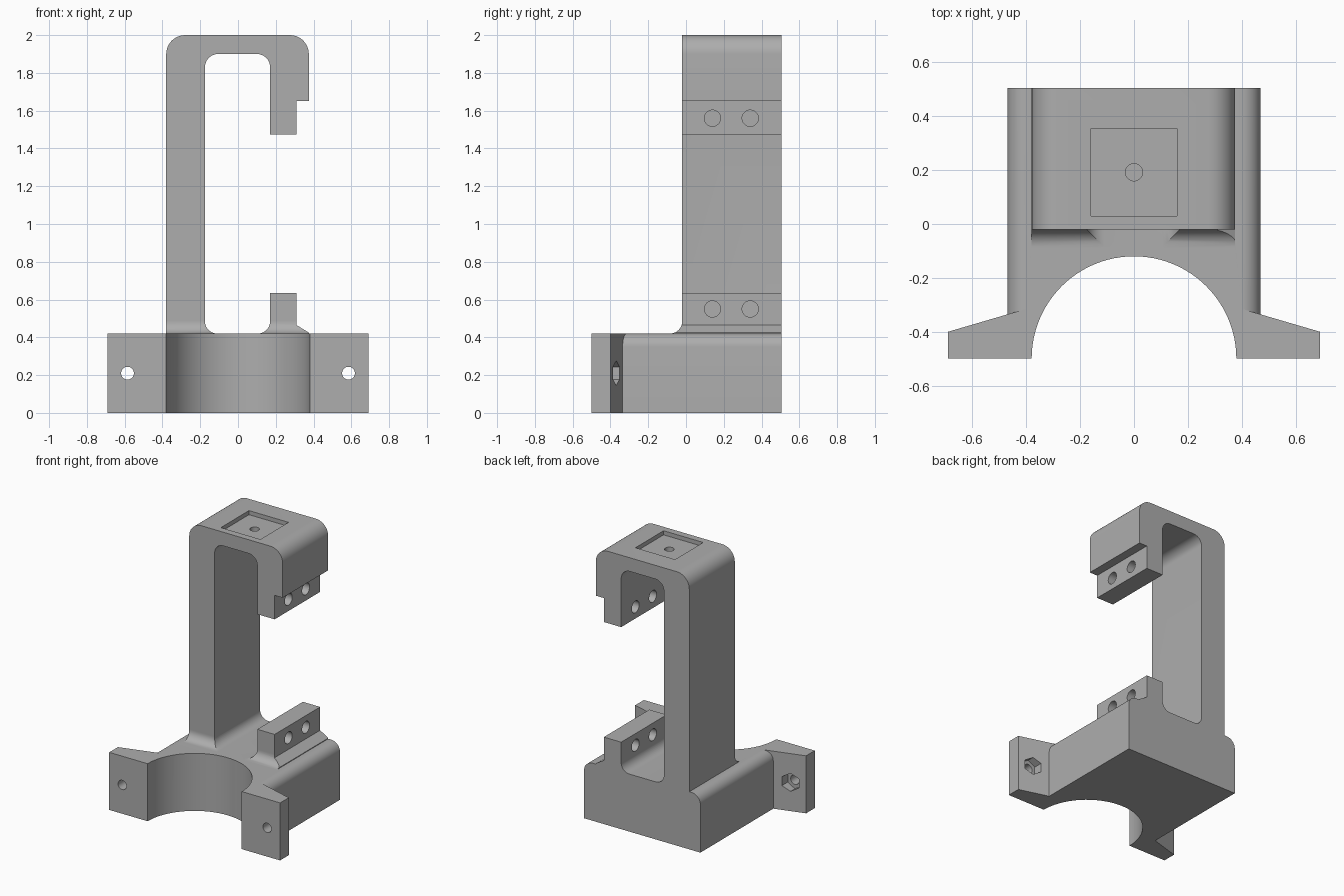
import bpy, bmesh, math
from mathutils import Vector

if "Cube" in bpy.data.objects:
    bpy.data.objects.remove(bpy.data.objects["Cube"], do_unlink=True)

grey = bpy.data.materials.new("plain grey")
grey.use_nodes = True
COLOUR = (0.42, 0.42, 0.42, 1)
grey.diffuse_color = COLOUR
grey.node_tree.nodes["Principled BSDF"].inputs["Base Color"].default_value = COLOUR


def outline(corners, steps=10):
    """Polygon from (u, v[, radius]) corners, rounding those with a radius."""
    pts = []
    for i, c in enumerate(corners):
        p = Vector(c[:2])
        if len(c) == 2:
            pts.append(p)
            continue
        a = (Vector(corners[i - 1][:2]) - p).normalized()
        b = (Vector(corners[(i + 1) % len(corners)][:2]) - p).normalized()
        centre = p + (a + b) * c[2]
        for k in range(steps + 1):
            t = k / steps * math.pi / 2
            pts.append(centre - b * c[2] * math.cos(t) - a * c[2] * math.sin(t))
    return pts


def prism(name, pts, axis, lo, hi):
    """Extrude a 2D polygon along one axis; u, v are the other two axes in order."""
    def place(p, w):
        co = [p[0], p[1]]
        co.insert("xyz".index(axis), w)
        return co
    bm = bmesh.new()
    face = bm.faces.new([bm.verts.new(place(p, lo)) for p in pts])
    ext = bmesh.ops.extrude_face_region(bm, geom=[face])
    moved = [v for v in ext["geom"] if isinstance(v, bmesh.types.BMVert)]
    shift = place((0, 0), hi - lo)
    bmesh.ops.translate(bm, verts=moved, vec=shift)
    bmesh.ops.recalc_face_normals(bm, faces=bm.faces)
    mesh = bpy.data.meshes.new(name)
    bm.to_mesh(mesh)
    bm.free()
    ob = bpy.data.objects.new(name, mesh)
    bpy.context.collection.objects.link(ob)
    mesh.materials.append(grey)
    return ob


def circle(u, v, r, n=32, turn=0.0):
    return [(u + r * math.cos(turn + k * math.tau / n),
             v + r * math.sin(turn + k * math.tau / n)) for k in range(n)]


def combine(target, tool, operation):
    """Apply a boolean and discard the tool object."""
    mod = target.modifiers.new("cut", "BOOLEAN")
    mod.operation, mod.solver, mod.object = operation, "EXACT", tool
    bpy.context.view_layer.objects.active = target
    bpy.ops.object.modifier_apply(modifier=mod.name)
    bpy.data.objects.remove(tool, do_unlink=True)


BACK, FRONT, TOP = 0.505, -0.02, 0.42

# Base block with rounded upper sides
bracket = prism("clamp_bracket", outline([
    (-0.47, 0), (-0.47, TOP, 0.07), (0.47, TOP, 0.07), (0.47, 0)]), "y", -0.45, BACK)

# Tapered mounting wings
wings = prism("wings", [(-0.69, -0.5), (-0.69, -0.4), (-0.4, -0.315), (0, -0.2),
                        (0.4, -0.315), (0.69, -0.4), (0.69, -0.5)], "z", 0, TOP)
combine(bracket, wings, "UNION")

# Half-round saddle
combine(bracket, prism("saddle", circle(0, -0.5, 0.38, 96), "z", -0.1, 0.6), "DIFFERENCE")

# C-shaped frame with upper and lower lugs
frame_outline = outline([
    (-0.38, 0.36), (-0.38, 2, 0.1), (0.375, 2, 0.1), (0.375, 1.65), (0.31, 1.65),
    (0.31, 1.475), (0.17, 1.475), (0.17, 1.9, 0.07), (-0.175, 1.9, 0.07),
    (-0.175, TOP, 0.065), (0.17, TOP, 0.065), (0.17, 0.635), (0.31, 0.635),
    (0.31, 0.465), (0.375, 0.425), (0.375, 0.36)])
frame = prism("frame", frame_outline, "y", FRONT, BACK)

# Concave fillet at the front foot of the frame
fillet = prism("fillet", outline([
    (-0.09, 0.38), (-0.09, TOP), (FRONT, TOP, 0.065), (FRONT, 0.49),
    (0.05, 0.49), (0.05, 0.38)]), "x", -0.5, 0.5)
combine(fillet, prism("foot", frame_outline, "y", -0.2, 0.2), "INTERSECT")
combine(bracket, frame, "UNION")
combine(bracket, fillet, "UNION")

# Square pocket and screw hole in the top
combine(bracket, prism("pocket", [(-0.16, 0.03), (0.16, 0.03), (0.16, 0.355),
                                  (-0.16, 0.355)], "z", 1.97, 2.1), "DIFFERENCE")
combine(bracket, prism("top_hole", circle(0, 0.192, 0.032), "z", 1.85, 2.1), "DIFFERENCE")

# Paired holes through both lugs
for z in (0.55, 1.56):
    for y in (0.14, 0.34):
        combine(bracket, prism("lug_hole", circle(y, z, 0.043), "x", 0.1, 0.5), "DIFFERENCE")

# Wing bolt holes with hexagonal nut pockets behind
for x in (-0.585, 0.585):
    combine(bracket, prism("bolt_hole", circle(x, 0.21, 0.034), "y", -0.6, -0.3), "DIFFERENCE")
    combine(bracket, prism("nut_pocket", circle(x, 0.21, 0.066, 6, math.pi / 2),
                           "y", -0.42, -0.3), "DIFFERENCE")

bpy.ops.object.select_all(action="DESELECT")
bracket.select_set(True)
bpy.context.view_layer.objects.active = bracket
bpy.ops.object.shade_smooth_by_angle(angle=math.radians(25))
